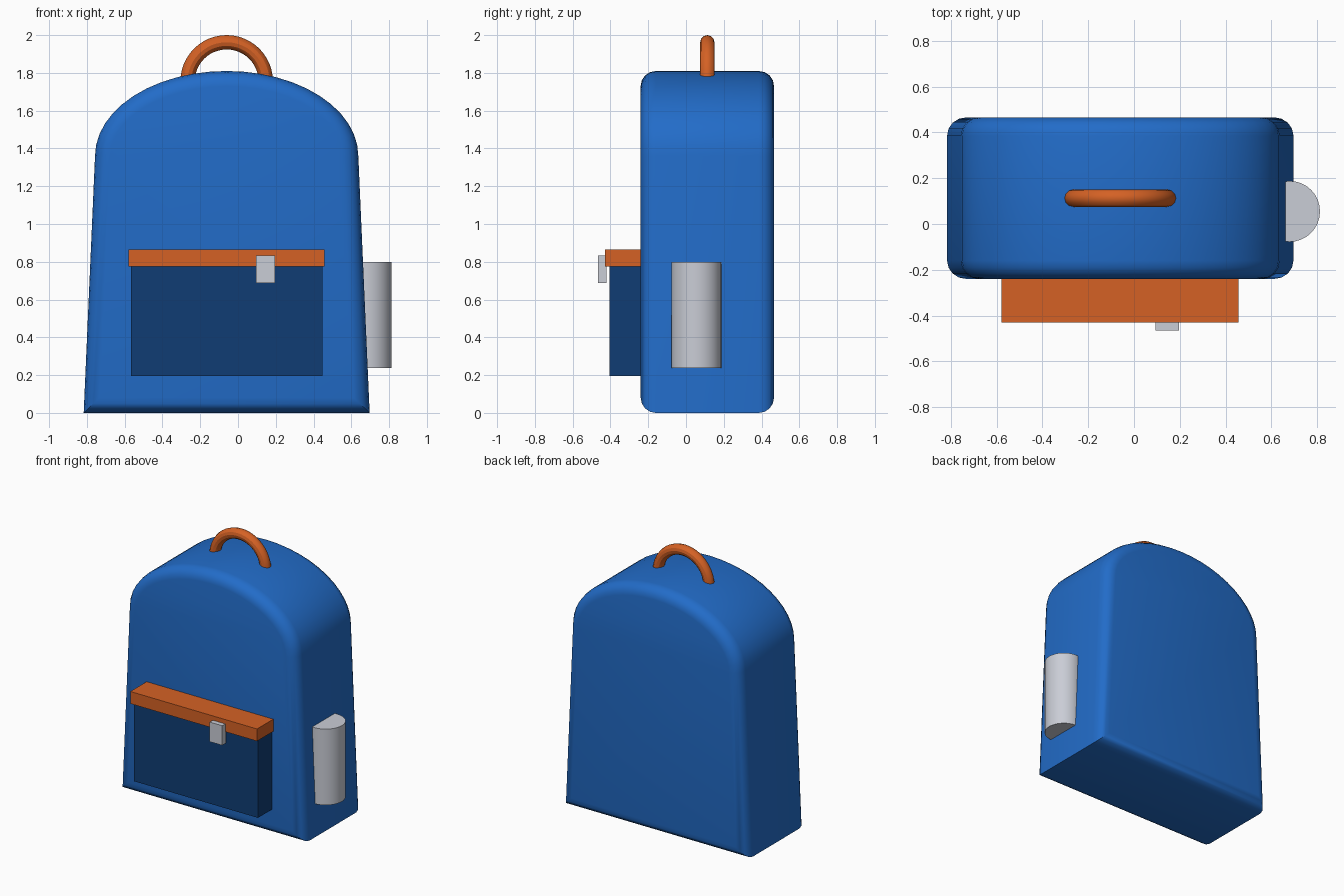
import bpy, bmesh, math
from mathutils import Matrix

cube = bpy.data.objects.get("Cube")
if cube:
    bpy.data.objects.remove(cube, do_unlink=True)

CX, CY = -0.06, 0.113  # centre of the bag


def material(name, rgb):
    m = bpy.data.materials.new(name)
    m.use_nodes = True
    m.diffuse_color = (*rgb, 1)
    m.node_tree.nodes["Principled BSDF"].inputs["Base Color"].default_value = (*rgb, 1)
    return m


blue = material("bag blue", (0.016, 0.15, 0.58))
navy = material("pocket navy", (0.005, 0.046, 0.175))
orange = material("trim orange", (0.66, 0.12, 0.018))
grey = material("light grey", (0.59, 0.61, 0.67))


def finish(name, bm, mat, smooth=False):
    bmesh.ops.recalc_face_normals(bm, faces=bm.faces)
    mesh = bpy.data.meshes.new(name)
    bm.to_mesh(mesh)
    bm.free()
    mesh.materials.append(mat)
    ob = bpy.data.objects.new(name, mesh)
    bpy.context.collection.objects.link(ob)
    if smooth:
        bpy.ops.object.select_all(action='DESELECT')
        ob.select_set(True)
        bpy.context.view_layer.objects.active = ob
        bpy.ops.object.shade_smooth_by_angle(angle=math.radians(30))
    return ob


def box(name, x, y, z, mat):
    bm = bmesh.new()
    bmesh.ops.create_cube(bm, size=1)
    for v in bm.verts:
        v.co = [a + (b - a) * (c + 0.5) for (a, b), c in zip((x, y, z), v.co)]
    return finish(name, bm, mat)


# Bag body: tapered sides under an elliptical top, rounded front and back rims
SHOULDER, TOP, HALF = 1.36, 1.81, 0.697
STEPS = 24
outline = [(-0.757, 0), (0.757, 0)]
for i in range(STEPS + 1):
    a = math.pi * i / STEPS
    outline.append((HALF * math.cos(a), SHOULDER + (TOP - SHOULDER) * math.sin(a)))
bm = bmesh.new()
front = bm.faces.new([bm.verts.new((CX + x, -0.24, z)) for x, z in outline])
back = bmesh.ops.extrude_face_region(bm, geom=[front], use_keep_orig=True)["geom"]
bmesh.ops.translate(bm, vec=(0, 0.706, 0),
                    verts=[g for g in back if isinstance(g, bmesh.types.BMVert)])
rims = [e for e in bm.edges if abs(e.verts[0].co.y - e.verts[1].co.y) < 0.001]
bmesh.ops.bevel(bm, geom=rims, offset=0.08, offset_type='OFFSET', segments=4,
                profile=0.5, affect='EDGES', clamp_overlap=True)
finish("bag_body", bm, blue, True)

# Front pocket with its flap and buckle
box("front_pocket", (-0.567, 0.447), (-0.405, -0.2), (0.195, 0.78), navy)
box("pocket_flap", (-0.58, 0.457), (-0.43, -0.2), (0.775, 0.865), orange)
box("flap_buckle", (0.095, 0.197), (-0.466, -0.42), (0.688, 0.833), grey)

# Side bottle, half sunk into the left wall
bm = bmesh.new()
bmesh.ops.create_cone(bm, cap_ends=True, segments=32, radius1=0.133, radius2=0.133,
                      depth=0.562, matrix=Matrix.Translation((0.68, 0.055, 0.519)))
finish("side_bottle", bm, grey, True)

# Carry handle: half ring of round tube
ARC, SIDES, RING, TUBE = 24, 12, 0.207, 0.038
bm = bmesh.new()
rings = []
for i in range(ARC + 1):
    a = math.pi * i / ARC
    ring = []
    for j in range(SIDES):
        b = 2 * math.pi * j / SIDES
        r = RING + TUBE * math.cos(b)
        ring.append(bm.verts.new((CX + r * math.cos(a), CY + TUBE * math.sin(b),
                                  1.755 + r * math.sin(a))))
    rings.append(ring)
for p, q in zip(rings, rings[1:]):
    for j in range(SIDES):
        k = (j + 1) % SIDES
        bm.faces.new((p[j], p[k], q[k], q[j]))
bm.faces.new(rings[0])
bm.faces.new(rings[-1])
finish("carry_handle", bm, orange, True)
